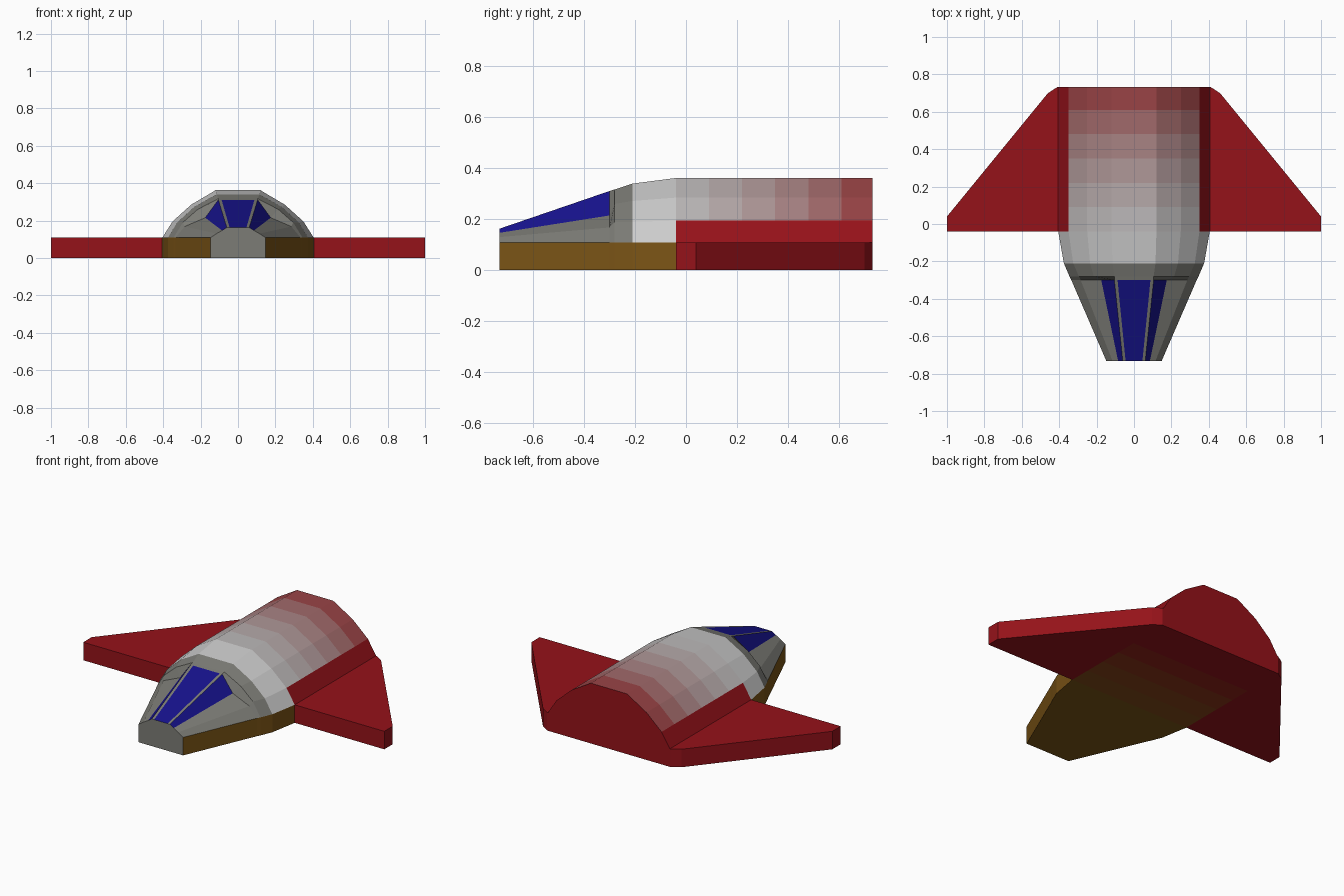
import bpy, bmesh

if "Cube" in bpy.data.objects:
    bpy.data.objects.remove(bpy.data.objects["Cube"])

RED, GREY, PALE = (.30, .006, .01), (.20, .20, .18), (.52, .52, .52)
BLUE, BROWN = (.008, .006, .26), (.20, .09, .008)
BAND = .108   # height of the lower band and of the wings


def mix(a, b, t):
    return tuple(p + (q - p) * t for p, q in zip(a, b))


def new_object(name, bm):
    bmesh.ops.recalc_face_normals(bm, faces=bm.faces)
    mesh = bpy.data.meshes.new(name)
    bm.to_mesh(mesh)
    bm.free()
    ob = bpy.data.objects.new(name, mesh)
    bpy.context.collection.objects.link(ob)
    return ob


def paint(ob, name, colour):
    mat = bpy.data.materials.get(name) or bpy.data.materials.new(name)
    mat.diffuse_color = (*colour, 1)
    mat.use_nodes = True
    mat.node_tree.nodes["Principled BSDF"].inputs["Base Color"].default_value = mat.diffuse_color
    if mat.name not in ob.data.materials:
        ob.data.materials.append(mat)
    return ob.data.materials.find(mat.name)


# Hull cross-sections: y, then half profile from the sill up to the roof
FULL = [(.405, BAND), (.35, .195), (.25, .285), (.12, .362), (.09, .362)]
STEPS = [-.04, .09, .22, .35, .48, .61, .732]
sections = [
    (-.732, [(.148, BAND), (.115, .13), (.085, .147), (.06, .163), (.045, .163)]),
    (-.30, [(.335, BAND), (.285, .168), (.175, .215), (.105, .311), (.088, .311)]),
    (-.28, [(.345, BAND), (.295, .19), (.215, .26), (.105, .317), (.088, .317)]),
    (-.21, [(.375, BAND), (.325, .19), (.235, .272), (.115, .34), (.088, .34)]),
] + [(y, FULL) for y in STEPS]

bm = bmesh.new()
rings = []
for y, half in sections:
    half = [(half[0][0], 0)] + half
    pts = half + [(-x, z) for x, z in reversed(half)]
    rings.append([bm.verts.new((x, y, z)) for x, z in pts])
n = len(rings[0])
tags = {}   # face -> (row, column), columns folded left to right
for r in range(len(rings) - 1):
    for i in range(n):
        j = (i + 1) % n
        f = bm.faces.new((rings[r][i], rings[r][j], rings[r + 1][j], rings[r + 1][i]))
        tags[f] = (r, min(i, n - 2 - i))
tags[bm.faces.new(rings[0])] = (-1, 2)
tags[bm.faces.new(rings[-1])] = (99, 0)
bm.faces.index_update()
tags = {f.index: t for f, t in tags.items()}
hull = new_object("hull", bm)


def hull_colour(row, col):
    t = min(max(row - 3, 0) / 6, 1)
    if row == 99:
        return "red", RED
    if row == 0 and col in (3, 5):
        return "window_blue", BLUE
    if col <= 0:
        if col < 0:
            t = min(1, t * 1.3)
        return f"belly_{row}_{col}", mix(BROWN, RED, t)
    if col == 1 and row > 3:
        return "red", RED
    if row < 3:
        return "grey", GREY
    return f"roof_{row}", mix(PALE, RED, max(t - .1, 0))


for p in hull.data.polygons:
    p.material_index = paint(hull, *hull_colour(*tags[p.index]))

# Flat delta wings, mirrored
bm = bmesh.new()
plan = [(.405, -.04), (1, -.04), (1, .04), (.46, .70), (.41, .732), (.405, .732)]
base = bm.faces.new([bm.verts.new((x, y, 0)) for x, y in plan])
top = bmesh.ops.extrude_face_region(bm, geom=[base])["geom"]
bmesh.ops.translate(bm, vec=(0, 0, BAND),
                    verts=[v for v in top if isinstance(v, bmesh.types.BMVert)])
wings = new_object("wings", bm)
paint(wings, "red", RED)
wings.modifiers.new("mirror", 'MIRROR')
